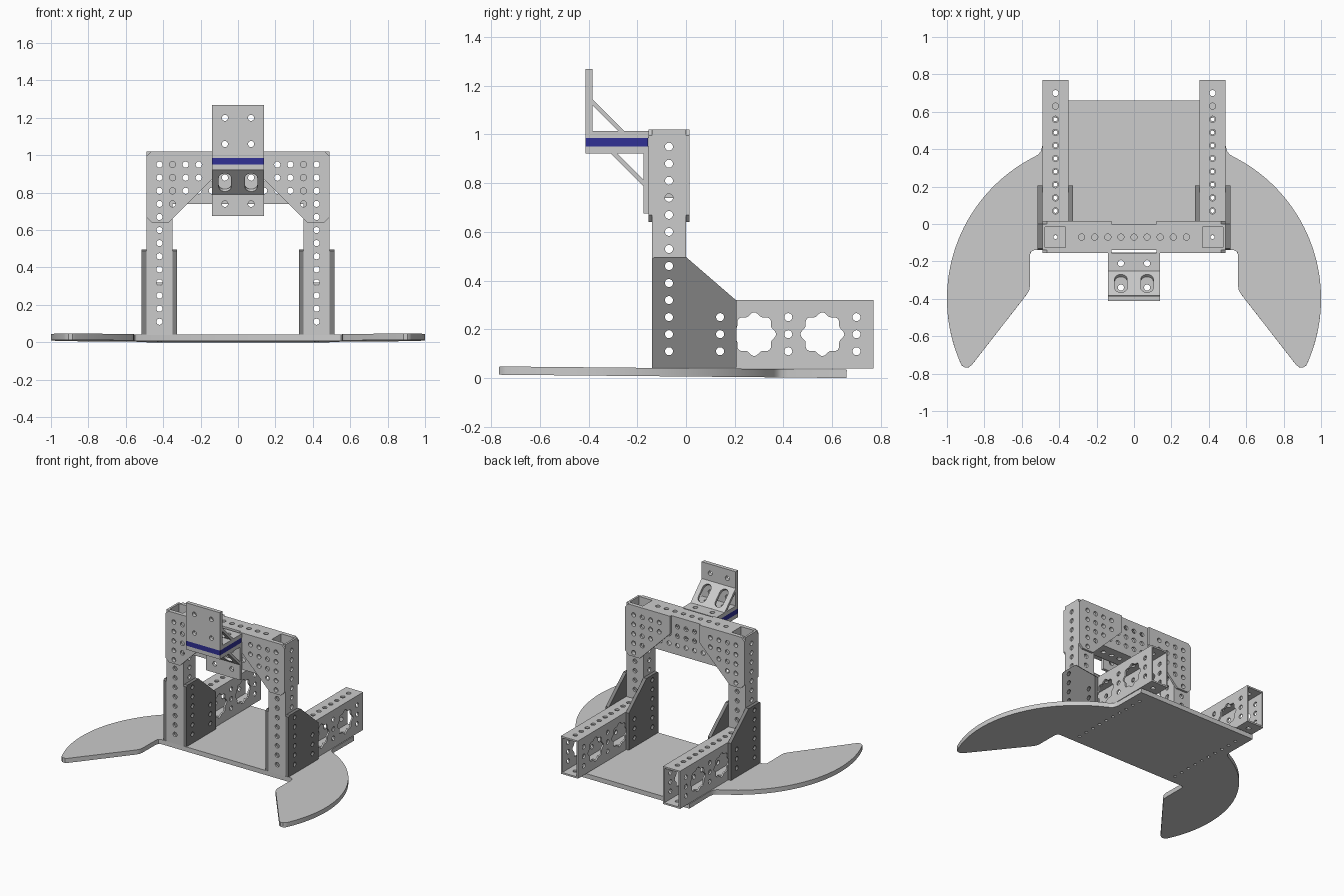
import bpy, bmesh
from math import sin, cos, pi, asin
from mathutils import Matrix, Vector

if "Cube" in bpy.data.objects:
    bpy.data.objects.remove(bpy.data.objects["Cube"])

X, Y, Z = Vector((1, 0, 0)), Vector((0, 1, 0)), Vector((0, 0, 1))
P = 0.07          # hole pitch
R = 0.0165        # hole radius


def circle(u, v, r=R, n=20):
    return [(u + r * cos(2 * pi * i / n), v + r * sin(2 * pi * i / n)) for i in range(n)]


def rect(u0, u1, v0, v1):
    return [(u0, v0), (u1, v0), (u1, v1), (u0, v1)]


def slot(u, half, r):
    pts = []
    for s, a0 in ((1, -pi / 2), (-1, pi / 2)):
        pts += [(u + r * cos(a0 + pi / 2 + pi / 2 * (2 * i / 10 - 1) + pi / 2),
                 s * half + r * sin(a0 + pi / 2 + pi / 2 * (2 * i / 10 - 1) + pi / 2)) for i in range(11)]
    return pts


def scallop(u, v):
    return [(u + (0.083 + 0.007 * cos(8 * a)) * cos(a), v + (0.083 + 0.007 * cos(8 * a)) * sin(a))
            for a in (2 * pi * i / 64 for i in range(64))]


def frame(o, u, v):
    u, v = u.normalized(), v.normalized()
    m = Matrix((u, v, u.cross(v))).transposed().to_4x4()
    m.translation = Vector(o)
    return m


def panel(bm, outline, holes, t, m):
    """Flat sheet with holes, thickness t centred on the plane of m."""
    cu = bpy.data.curves.new("sheet", 'CURVE')
    cu.dimensions, cu.fill_mode, cu.extrude = '2D', 'BOTH', t / 2
    for loop in [outline] + holes:
        sp = cu.splines.new('POLY')
        sp.points.add(len(loop) - 1)
        for p, c in zip(sp.points, loop):
            p.co = (c[0], c[1], 0, 1)
        sp.use_cyclic_u = True
    ob = bpy.data.objects.new("sheet", cu)
    bpy.context.collection.objects.link(ob)
    dg = bpy.context.evaluated_depsgraph_get()
    me = bpy.data.meshes.new_from_object(ob.evaluated_get(dg))
    part = bmesh.new()
    part.from_mesh(me)
    bmesh.ops.remove_doubles(part, verts=part.verts, dist=1e-5)
    bmesh.ops.recalc_face_normals(part, faces=part.faces)
    part.transform(m)
    part.to_mesh(me)
    part.free()
    bm.from_mesh(me)
    bpy.data.objects.remove(ob)
    bpy.data.curves.remove(cu)
    bpy.data.meshes.remove(me)


def finish(bm, name, mat=None, mirror=False):
    me = bpy.data.meshes.new(name)
    bm.to_mesh(me)
    bm.free()
    ob = bpy.data.objects.new(name, me)
    bpy.context.collection.objects.link(ob)
    if mat:
        me.materials.append(mat)
    bpy.ops.object.select_all(action='DESELECT')
    ob.select_set(True)
    bpy.context.view_layer.objects.active = ob
    bpy.ops.object.shade_smooth_by_angle()
    if mirror:
        mod = ob.modifiers.new("mirror", 'MIRROR')
        mod.use_mirror_merge = False


def tube(name, o, u, v, L, a, b, t, holes_a, holes_b, mirror=False):
    """Hollow box tube along u, width a along v, height b along u x v."""
    bm = bmesh.new()
    o, w = Vector(o), u.cross(v)
    for s in (-1, 1):
        panel(bm, rect(0, L, -a / 2, a / 2), holes_a, t, frame(o + w * s * (b - t) / 2, u, v))
        panel(bm, rect(0, L, -b / 2 + t, b / 2 - t), holes_b, t, frame(o + v * s * (a - t) / 2, u, w))
    finish(bm, name, mirror=mirror)


def material(name, col):
    m = bpy.data.materials.new(name)
    m.diffuse_color = (*col, 1)
    m.use_nodes = True
    m.node_tree.nodes["Principled BSDF"].inputs["Base Color"].default_value = m.diffuse_color
    return m


dark = material("dark_grey", (0.22, 0.22, 0.22))
blue = material("blue", (0.03, 0.03, 0.3))

# Base plate with two swept wings, tilted very slightly
a0 = asin(0.76 / 0.85)
a1 = -asin(0.34 / 0.85)
half = [(0.49, 0.66), (0.49, 0.42), (0.497, 0.39), (0.51, 0.373)]
half += [(0.15 + 0.85 * cos(a0 + (a1 - a0) * i / 40), -0.4 + 0.85 * sin(a0 + (a1 - a0) * i / 40)) for i in range(41)]
half += [(0.92, -0.757), (0.905, -0.767), (0.885, -0.767), (0.868, -0.755),
         (0.572, -0.375), (0.56, -0.353), (0.556, -0.33), (0.556, -0.165), (0.55, -0.148), (0.535, -0.14)]
outline = half + [(-x, y) for x, y in reversed(half)]
bm = bmesh.new()
panel(bm, outline, [circle(s * 0.42, P * k, 0.011, 12) for s in (-1, 1) for k in range(-1, 9)], 0.034,
      Matrix.Translation((0, 0, 0.0233)) @ Matrix.Rotation(-0.0095, 4, 'X'))
finish(bm, "base_plate")

# Rear rails, uprights and cross beam
row3 = (-P, 0, P)
tube("rear_rail", (0.42, 0, 0.18), Y, X, 0.77, 0.14, 0.28, 0.012,
     [circle(P * k, 0) for k in range(1, 11)],
     [scallop(0.28, 0), scallop(0.56, 0)] + [circle(u, w) for u in (0.14, 0.42, 0.70) for w in row3], True)
up = [circle(P * k, 0) for k in range(1, 14)]
tube("upright", (0.42, -0.07, 0.04), Z, X, 0.98, 0.14, 0.14, 0.015, up, up, True)
tube("cross_beam", (-0.35, -0.07, 0.88), X, Y, 0.70, 0.14, 0.28, 0.015,
     [circle(P * k, 0) for k in range(1, 10)],
     [circle(P * k, w) for k in range(1, 10) for w in row3])

# Dark side gussets joining uprights and rails
bm = bmesh.new()
side = [(-0.14, 0.043), (0.207, 0.043), (0.207, 0.318), (0, 0.497), (-0.13, 0.497), (-0.14, 0.487)]
side_holes = [circle(-0.07, 0.04 + P * k) for k in range(1, 7)] + [circle(0.14, 0.04 + P * k) for k in (1, 2, 3)]
for x in (0.5025, 0.3375):
    panel(bm, side, side_holes, 0.025, frame((x, 0, 0), Y, Z))
finish(bm, "side_gusset", dark, True)

# Corner plates, front and back of the frame
bm = bmesh.new()
corner = [(0.12, 1.02), (0.465, 1.02), (0.49, 0.995), (0.49, 0.67), (0.46, 0.64), (0.37, 0.64), (0.12, 0.89)]
corner_holes = [circle(P * i, 0.04 + P * k) for i in range(3, 7) for k in range(9, 14) if i + k > 14]
for y in (-0.1465, 0.0075):
    panel(bm, corner, corner_holes, 0.015, frame((0, y, 0), X, Z))
finish(bm, "corner_plate", mirror=True)


def bracket(name, y0, y1, z0, z1, zlo, zhi, hole_z, brace):
    """Angle bracket: upright flange, shelf and slotted diagonal brace."""
    bm = bmesh.new()
    panel(bm, rect(-0.14, 0.14, zlo, zhi), [circle(s * P, z) for s in (-1, 1) for z in hole_z],
          y1 - y0, frame((0, (y0 + y1) / 2, 0), X, Z))
    s0, s1 = (y1, -0.155) if y0 < -0.3 else (-0.413, y0)
    panel(bm, rect(-0.14, 0.14, s0, s1), [circle(s * P, y) for s in (-1, 1) for y in (-0.34, -0.21)],
          z1 - z0, frame((0, 0, (z0 + z1) / 2), X, Y))
    panel(bm, rect(-0.14, 0.14, -0.092, 0.092), [slot(-P, 0.035, 0.033), slot(P, 0.035, 0.033)],
          0.018, frame((0, *brace), X, Y - Z))
    finish(bm, name)


# Stacked brackets with a blue spacer between them
bracket("lower_bracket", -0.174, -0.152, 0.921, 0.95, 0.675, 0.95, (0.74, 0.88), (-0.235, 0.861))
bracket("upper_bracket", -0.413, -0.384, 0.986, 1.014, 0.986, 1.268, (1.06, 1.20), (-0.324, 1.073))
bm = bmesh.new()
panel(bm, rect(-0.14, 0.14, -0.413, -0.156), [circle(s * P, y) for s in (-1, 1) for y in (-0.34, -0.21)],
      0.036, frame((0, 0, 0.968), X, Y))
finish(bm, "spacer_pad", blue)
